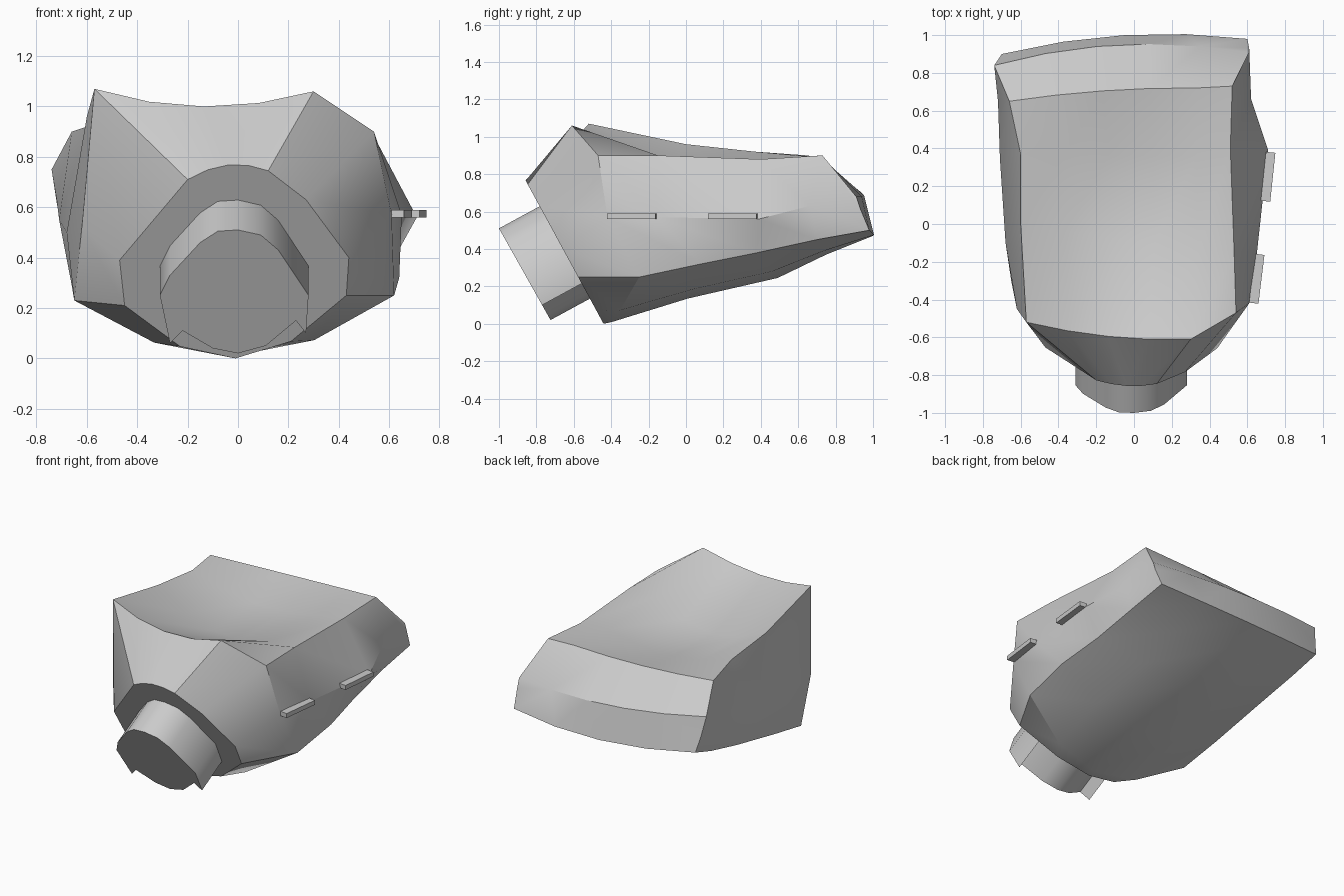
import bpy
import bmesh
import math
from mathutils import Vector, Matrix

default_cube = bpy.data.objects.get("Cube")
if default_cube:
    bpy.data.objects.remove(default_cube, do_unlink=True)

# Single grey material
grey = bpy.data.materials.new("light_grey")
grey.use_nodes = True
colour = (0.6, 0.6, 0.6, 1)
grey.diffuse_color = colour
grey.node_tree.nodes["Principled BSDF"].inputs["Base Color"].default_value = colour


def make_object(name, bm, smooth_angle=None):
    """Turn a bmesh into a shaded, coloured object."""
    bmesh.ops.recalc_face_normals(bm, faces=bm.faces)
    mesh = bpy.data.meshes.new(name)
    bm.to_mesh(mesh)
    bm.free()
    mesh.materials.append(grey)
    obj = bpy.data.objects.new(name, mesh)
    bpy.context.collection.objects.link(obj)
    if smooth_angle:
        bpy.ops.object.select_all(action="DESELECT")
        obj.select_set(True)
        bpy.context.view_layer.objects.active = obj
        bpy.ops.object.shade_smooth_by_angle(angle=math.radians(smooth_angle))
    return obj


def collar_plane(x, z):
    """Point on the slanted front plane."""
    return Vector((x, -0.86 + (0.77 - z) * 0.545, z))


def arc(start, end, bulge):
    """Three points on a shallow parabola between two rails."""
    points = []
    for step in (1, 2, 3):
        t = step / 4
        points.append(start.lerp(end, t) + Vector(bulge) * (4 * t * (1 - t)))
    return points


def rail(front, *stations):
    """Lengthwise edge line, starting on the slanted front plane."""
    return [collar_plane(*front)] + [Vector(p) for p in stations]


# Lengthwise rails of the shell, front to back
crest = rail((.12, .745), (.3, -.61, 1.06), (.34, -.15, .89),
             (.33, .36, .87), (.33, .72, .9), (.35, .94, .68))
shoulder = rail((.27, .63), (.54, -.47, .9), (.53, -.15, .9),
                (.51, .4, .88), (.52, .73, .9), (.61, .91, .68))
left_flank = rail((.44, .4), (.61, -.42, .57), (.65, -.16, .57),
                  (.71, .39, .56), (.62, .66, .63), (.61, .93, .62))
left_edge = rail((.43, .25), (.62, -.25, .25), (.64, .08, .32),
                 (.61, .38, .38), (.6, .7, .45), (.6, .98, .5))
right_edge = rail((-.45, .21), (-.65, -.3, .23), (-.66, 0, .29),
                  (-.66, .4, .37), (-.68, .7, .45), (-.7, .9, .52))
right_flank = rail((-.47, .39), (-.62, -.45, .52), (-.68, -.1, .5),
                   (-.71, .35, .55), (-.72, .65, .63), (-.72, .87, .62))
right_rim = rail((-.2, .71), (-.57, -.52, 1.07), (-.6, 0, .96),
                 (-.6, .37, .92), (-.66, .65, .9), (-.74, .84, .75))

# Bulges of the hollow deck and of the rounded belly, as (y, z)
deck_bulge = [(-.02, .04), (-.03, -.065), (0, -.12), (0, -.07), (.02, -.01), (.05, -.015)]
belly_bulge = [(.125, -.23), (-.12, -.23), (-.03, -.17), (.1, -.13), (.05, -.08), (.06, -.04)]

# Main shell lofted through the rails
bm = bmesh.new()
rings = []
for i in range(len(crest)):
    belly = arc(left_edge[i], right_edge[i], (0, *belly_bulge[i]))
    deck = arc(right_rim[i], crest[i], (0, *deck_bulge[i]))
    ring = [crest[i], shoulder[i], left_flank[i], left_edge[i], *belly,
            right_edge[i], right_flank[i], right_rim[i], *deck]
    rings.append([bm.verts.new(p) for p in ring])

count = len(rings[0])
for a, b in zip(rings, rings[1:]):
    for j in range(count):
        k = (j + 1) % count
        bm.faces.new((a[j], a[k], b[k], b[j]))
bm.faces.new(rings[0])
back = bm.faces.new(rings[-1])
bmesh.ops.triangulate(bm, faces=[back])
make_object("main_shell", bm, 30)

# Plug pushed out of the slanted front, arched above and notched below
outline = [(.28, .25), (.16, .43), (.09, .49), (0, .51), (-.08, .505),
           (-.15, .46), (-.27, .33), (-.31, .25), (-.27, .06), (-.22, .11),
           (-.1, .04), (0, .02), (.11, .05), (.23, .15), (.27, .1)]
bm = bmesh.new()
outer = []
for x, z in outline:
    outer.append(bm.verts.new((x, -1 + (.51 - z) * .5625, z)))
face = bm.faces.new(outer)
result = bmesh.ops.extrude_face_region(bm, geom=[face], use_keep_orig=True)
moved = [v for v in result["geom"] if isinstance(v, bmesh.types.BMVert)]
bmesh.ops.translate(bm, verts=moved, vec=(0, .23, .125))
make_object("front_plug", bm, 35)


# Two thin bars on the left flank
def side_bar(name, x, y, tilt):
    bm = bmesh.new()
    bmesh.ops.create_cube(bm, size=1)
    place = Matrix.Translation((x, y, .575)) @ Matrix.Rotation(math.radians(tilt), 4, "Z")
    bm.transform(place @ Matrix.Diagonal((.05, .26, .03, 1)))
    make_object(name, bm)


side_bar("front_side_bar", .65, -.29, -7)
side_bar("rear_side_bar", .71, .25, -6)
